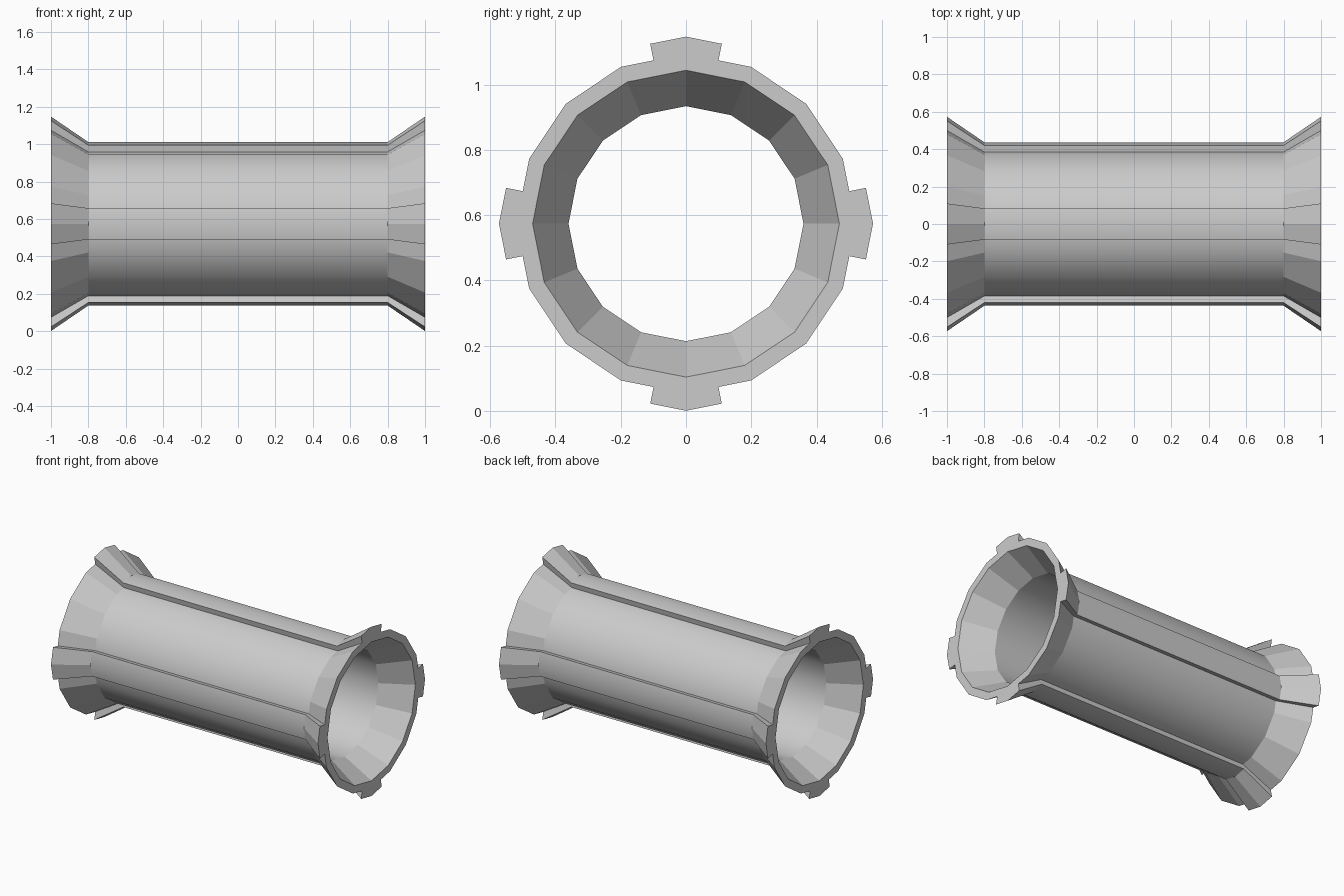
import bpy, bmesh
from math import radians, pi, sin, cos
from mathutils import Vector

if "Cube" in bpy.data.objects:
    bpy.data.objects.remove(bpy.data.objects["Cube"])

SIDES, CZ = 16, 0.574
# stations along the tube: x, inner radius, outer radius, ridge radius
STATIONS = [(-1.0, 0.47, 0.52, 0.573), (-0.8, 0.36, 0.40, 0.437),
            (0.8, 0.36, 0.40, 0.437), (1.0, 0.47, 0.52, 0.573)]

# half-step positions around the ring: all corners plus midpoints beside the ridges
STEPS = [h for h in range(2 * SIDES) if h % 2 == 0 or h % 8 in (1, 7)]

bm = bmesh.new()
cache = {}


def vert(s, layer, h):
    """Point on a 16-sided ring; odd half-steps lie midway along a side."""
    h %= 2 * SIDES
    key = (s, layer, h)
    if key not in cache:
        x, r = STATIONS[s][0], STATIONS[s][1 + layer]
        a = h * pi / SIDES
        if h % 2:
            r *= cos(pi / SIDES)
        cache[key] = bm.verts.new((x, r * sin(a), CZ + r * cos(a)))
    return cache[key]


def strip(p, q, smooth):
    """Face between two (station, layer, half-step) pairs."""
    f = bm.faces.new([vert(*p[0]), vert(*p[1]), vert(*q[1]), vert(*q[0])])
    f.smooth = smooth


for i, h in enumerate(STEPS):
    n = STEPS[(i + 1) % len(STEPS)]
    ridge = h % 8 in (7, 0)
    outer = 2 if ridge else 1
    # inner and outer walls: smooth barrel, faceted flares
    for s in range(3):
        for layer in (0, outer):
            strip(((s, layer, h), (s, layer, n)),
                  ((s + 1, layer, h), (s + 1, layer, n)), s == 1)
        # ridge side walls
        for m in (h, n):
            if ridge and m % 2:
                strip(((s, 1, m), (s, 2, m)), ((s + 1, 1, m), (s + 1, 2, m)), False)
    # end rims
    for s in (0, 3):
        for layer in range(outer):
            strip(((s, layer, h), (s, layer, n)),
                  ((s, layer + 1, h), (s, layer + 1, n)), False)

bmesh.ops.recalc_face_normals(bm, faces=bm.faces[:])
for e in bm.edges:
    if e.calc_face_angle(0) > radians(35):
        e.smooth = False

mesh = bpy.data.meshes.new("flared_ribbed_pipe")
bm.to_mesh(mesh)
bm.free()
pipe = bpy.data.objects.new("flared_ribbed_pipe", mesh)
bpy.context.collection.objects.link(pipe)
